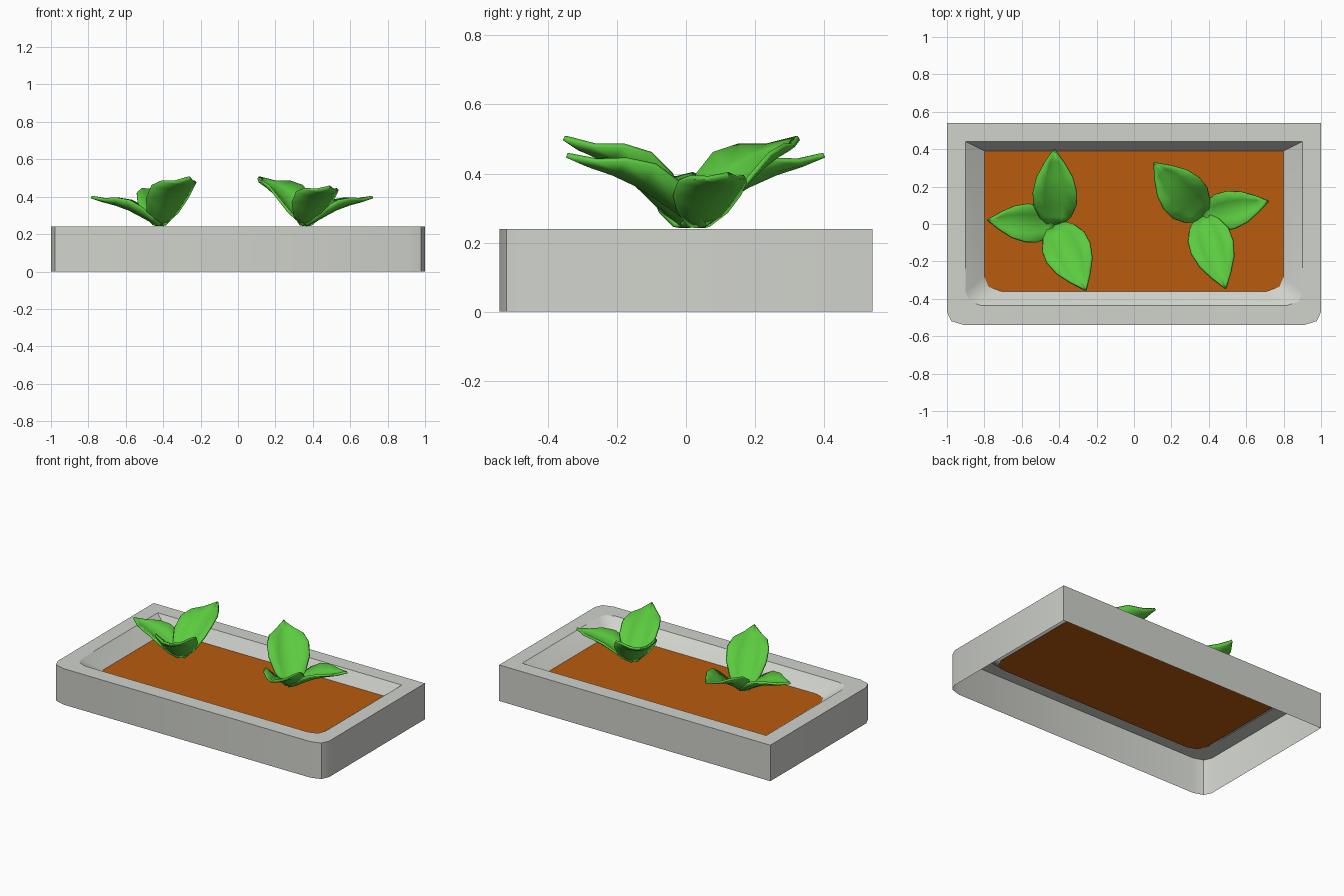
import bpy, bmesh, math
from mathutils import Matrix

if "Cube" in bpy.data.objects:
    bpy.data.objects.remove(bpy.data.objects["Cube"])


def material(name, rgb):
    m = bpy.data.materials.new(name)
    m.diffuse_color = (*rgb, 1)
    m.use_nodes = True
    m.node_tree.nodes["Principled BSDF"].inputs["Base Color"].default_value = m.diffuse_color
    return m


STONE = material("pale grey", (0.63, 0.645, 0.60))
SOIL = material("orange brown soil", (0.48, 0.105, 0.004))
GREEN = material("leaf green", (0.105, 0.60, 0.05))


def finish(bm, name, mat):
    me = bpy.data.meshes.new(name)
    bm.to_mesh(me)
    bm.free()
    ob = bpy.data.objects.new(name, me)
    bpy.context.collection.objects.link(ob)
    me.materials.append(mat)
    bpy.ops.object.select_all(action='DESELECT')
    ob.select_set(True)
    bpy.context.view_layer.objects.active = ob
    bpy.ops.object.shade_smooth_by_angle(angle=math.radians(30))
    return ob


# Outline: square back corners, rounded front corners
def ring(bm, hx, y0, y1, z, cx, cy):
    right = [(hx - cx, y0), (hx - cx * 0.25, y0 + cy * 0.3), (hx, y0 + cy), (hx, y1)]
    pts = right + [(-x, y) for x, y in reversed(right)]
    return [bm.verts.new((x, y, z)) for x, y in pts]


# Tray: open underneath, outer wall, flat rim, sloping inner wall
bm = bmesh.new()
rings = [ring(bm, 1.0, -0.54, 0.54, 0.0, 0.09, 0.07),
         ring(bm, 1.0, -0.54, 0.54, 0.24, 0.09, 0.07),
         ring(bm, 0.9, -0.435, 0.44, 0.24, 0.08, 0.07),
         ring(bm, 0.8, -0.36, 0.39, 0.16, 0.09, 0.08)]
for a, b in zip(rings, rings[1:]):
    for i in range(len(a)):
        j = (i + 1) % len(a)
        bm.faces.new((a[i], a[j], b[j], b[i]))
finish(bm, "tray", STONE)

# Soil bed
bm = bmesh.new()
bm.faces.new(ring(bm, 0.8, -0.36, 0.39, 0.16, 0.09, 0.08))
finish(bm, "soil", SOIL)


# Cupped, arching leaf pointing along the given angle
STATIONS = [(0, 0.28), (0.12, 0.72), (0.27, 0.97), (0.45, 1.0),
            (0.65, 0.82), (0.84, 0.45), (1, 0.05)]


def leaf(name, centre, angle, length, rise, half_width, cup):
    bm = bmesh.new()
    rows = []
    for t, w in STATIONS:
        z = rise * (t + 0.12 * math.sin(math.pi * t) ** 2)
        rows.append([bm.verts.new((length * t - 0.01 * v * v, v * w * half_width,
                                   z + cup * v * v * w * w))
                     for v in (-1, -0.5, 0, 0.5, 1)])
    for a, b in zip(rows, rows[1:]):
        for i in range(4):
            bm.faces.new((a[i], b[i], b[i + 1], a[i + 1]))
    bm.transform(Matrix.Translation((*centre, 0.248)) @ Matrix.Rotation(math.radians(angle), 4, 'Z'))
    ob = finish(bm, name, GREEN)
    mod = ob.modifiers.new("thickness", 'SOLIDIFY')
    mod.thickness = 0.014
    mod.offset = 0


# Two seedlings, the second turned round
for side, centre, turn in (("left", (-0.42, -0.005), 0), ("right", (0.365, 0.04), 197)):
    leaf(side + "_leaf_upright", centre, -65 + turn, 0.385, 0.255, 0.125, 0.065)
    leaf(side + "_leaf_long", centre, 91 + turn, 0.405, 0.205, 0.115, 0.06)
    leaf(side + "_leaf_low", centre, 176 + turn, 0.365, 0.15, 0.10, 0.045)
